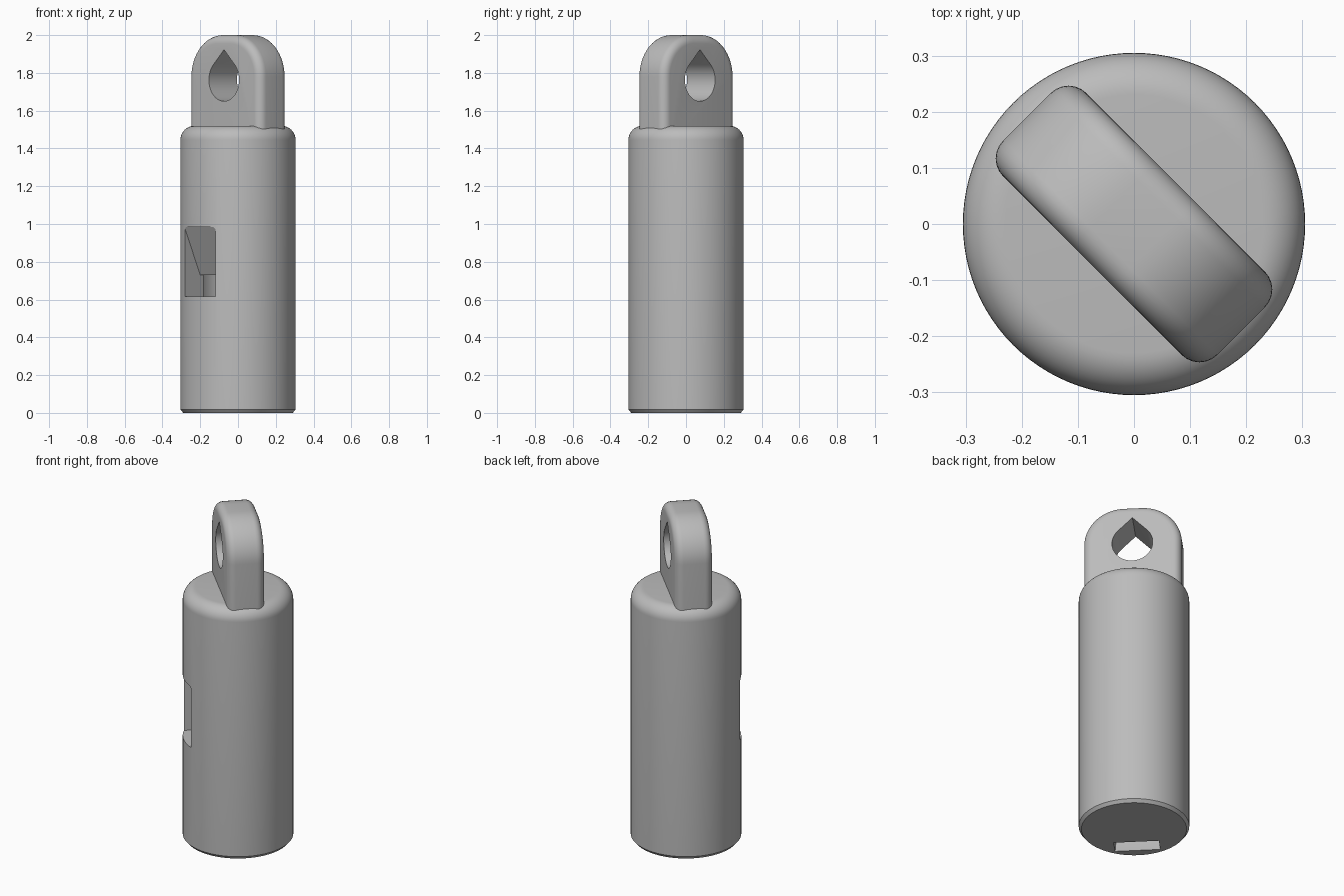
import bpy, bmesh, math
from mathutils import Matrix, Vector

cube = bpy.data.objects.get("Cube")
if cube:
    bpy.data.objects.remove(cube, do_unlink=True)

TURN = Matrix.Rotation(math.radians(-45), 4, 'Z')
R, TOP, FILLET = 0.305, 1.52, 0.075

grey = bpy.data.materials.new("plain_grey")
grey.use_nodes = True
grey.diffuse_color = (0.5, 0.5, 0.5, 1)
grey.node_tree.nodes["Principled BSDF"].inputs["Base Color"].default_value = (0.5, 0.5, 0.5, 1)


def finish(bm, name):
    bmesh.ops.remove_doubles(bm, verts=bm.verts, dist=1e-5)
    bmesh.ops.recalc_face_normals(bm, faces=bm.faces)
    mesh = bpy.data.meshes.new(name)
    bm.to_mesh(mesh)
    bm.free()
    mesh.materials.append(grey)
    obj = bpy.data.objects.new(name, mesh)
    bpy.context.collection.objects.link(obj)
    return obj


def arc(cx, cz, r, start, end, steps):
    angles = [math.radians(start + (end - start) * i / steps) for i in range(steps + 1)]
    return [(cx + r * math.cos(a), cz + r * math.sin(a)) for a in angles]


def prism(points, vec, place):
    """Extrude a 2D outline along vec; place maps 2D points into space."""
    bm = bmesh.new()
    face = bm.faces.new([bm.verts.new(place(*p)) for p in points])
    out = bmesh.ops.extrude_face_region(bm, geom=[face])
    moved = [g for g in out["geom"] if isinstance(g, bmesh.types.BMVert)]
    bmesh.ops.translate(bm, verts=moved, vec=vec)
    return bm


def cut(obj, cutter):
    mod = obj.modifiers.new("cut", 'BOOLEAN')
    mod.operation, mod.solver, mod.object = 'DIFFERENCE', 'EXACT', cutter
    bpy.context.view_layer.objects.active = obj
    bpy.ops.object.modifier_apply(modifier=mod.name)
    bpy.data.objects.remove(cutter, do_unlink=True)


# Body: turned profile with a chamfered foot and a rounded shoulder
profile = [(0, 0), (R - 0.015, 0), (R, 0.018)]
profile += arc(R - FILLET, TOP - FILLET, FILLET, 0, 90, 10) + [(0, TOP)]
bm = bmesh.new()
verts = [bm.verts.new((x, 0, z)) for x, z in profile]
edges = [bm.edges.new(pair) for pair in zip(verts, verts[1:])]
bmesh.ops.spin(bm, geom=verts + edges, cent=(0, 0, 0), axis=(0, 0, 1),
               angle=2 * math.pi, steps=96, use_merge=True)
body = finish(bm, "body")

# Inner chamber: round tube with a flat front wall
flat = math.degrees(math.acos(0.146 / 0.22))
outline = arc(0, 0, 0.22, -90 + flat, 270 - flat, 48)
cut(body, finish(prism(outline, Vector((0, 0, 0.77)), lambda x, y: (x, y, 0.615)), "chamber_cutter"))

# Side window with a sloping lip
HALF = 0.113
window = [(-0.4, 0.615), (-0.13, 0.615), (-0.13, 0.73), (-0.17, 0.73), (-0.288, 0.985), (-0.4, 0.985)]
cut(body, finish(prism(window, Vector((2 * HALF, 0, 0)), lambda y, z: (-HALF, y, z)), "window_cutter"))

# Tapered air slot from the foot up to the window
slot = bmesh.new()
rings = []
for z, half, near, far in ((-0.02, 0.128, 0.245, 0.14), (0.09, HALF, 0.2, 0.146), (0.63, HALF, 0.19, 0.146)):
    rings.append([slot.verts.new(p) for p in
                  ((-half, -near, z), (half, -near, z), (half, -far, z), (-half, -far, z))])
slot.faces.new(rings[0])
slot.faces.new(rings[-1])
for low, high in zip(rings, rings[1:]):
    for i in range(4):
        j = (i + 1) % 4
        slot.faces.new((low[i], low[j], high[j], high[i]))
cut(body, finish(slot, "slot_cutter"))

# Hanging lug: arched plate with rounded rims
LENGTH, THICK, BEND = 0.27, 0.105, 0.22
flat_half = LENGTH - BEND
outline = [(LENGTH, 1.42)] + arc(flat_half, 2 - BEND, BEND, 0, 90, 16)
outline += arc(-flat_half, 2 - BEND, BEND, 90, 180, 16) + [(-LENGTH, 1.42)]
bm = prism(outline, Vector((0, 2 * THICK, 0)), lambda x, z: (x, -THICK, z))
rims = [e for e in bm.edges
        if abs(e.verts[0].co.y - e.verts[1].co.y) < 1e-4 and max(v.co.z for v in e.verts) > 1.43]
bmesh.ops.bevel(bm, geom=rims, offset=0.045, segments=6, profile=0.5,
                affect='EDGES', clamp_overlap=False)
lug = finish(bm, "hanging_lug")

# Teardrop hole through the lug
HOLE, HOLE_Z = 0.113, 1.763
drop = arc(0, HOLE_Z, HOLE, 135, 405, 40) + [(0, HOLE_Z + HOLE * math.sqrt(2))]
cut(lug, finish(prism(drop, Vector((0, 1, 0)), lambda x, z: (x, -0.5, z)), "hole_cutter"))

# Turn both parts into place and smooth the curved faces
for obj in (body, lug):
    obj.data.transform(TURN)
    bpy.ops.object.select_all(action='DESELECT')
    obj.select_set(True)
    bpy.context.view_layer.objects.active = obj
    bpy.ops.object.shade_smooth_by_angle(angle=math.radians(30))
